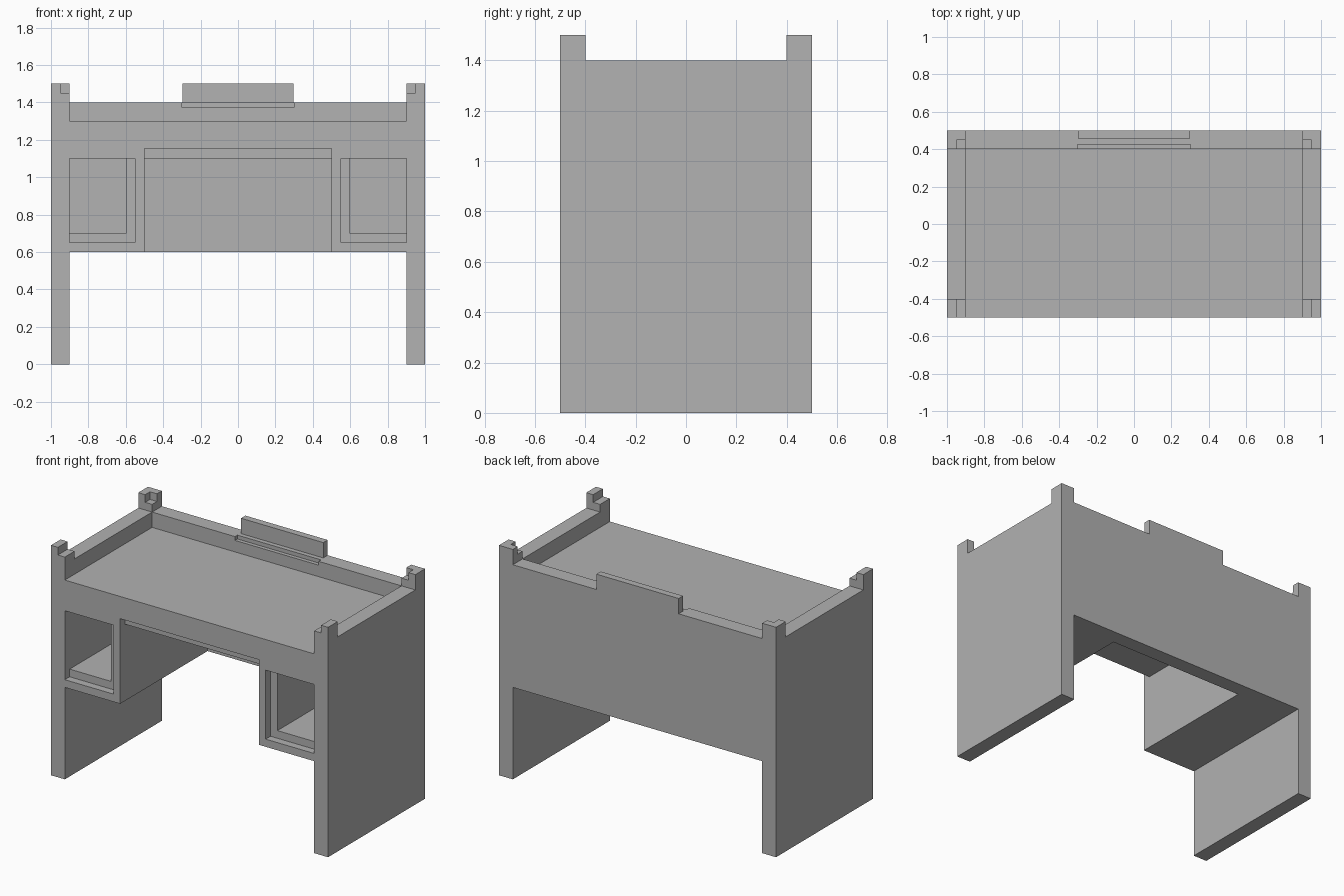
import bpy
import bmesh
from mathutils import Vector

if "Cube" in bpy.data.objects:
    bpy.data.objects.remove(bpy.data.objects["Cube"], do_unlink=True)

grey = bpy.data.materials.new("plain grey")
grey.use_nodes = True
COLOUR = (0.445, 0.445, 0.445, 1)
grey.diffuse_color = COLOUR
grey.node_tree.nodes["Principled BSDF"].inputs["Base Color"].default_value = COLOUR


def prism(name, profile, axis, start, end, mirror=False):
    """Extrude a flat profile along x, y or z; the profile lists the other two axes in order."""
    i = "xyz".index(axis)

    def place(p):
        co = list(p)
        co.insert(i, start)
        return co

    bm = bmesh.new()
    face = bm.faces.new([bm.verts.new(place(p)) for p in profile])
    out = bmesh.ops.extrude_face_region(bm, geom=[face])
    shift = Vector((0, 0, 0))
    shift[i] = end - start
    moved = [g for g in out["geom"] if isinstance(g, bmesh.types.BMVert)]
    bmesh.ops.translate(bm, verts=moved, vec=shift)
    bmesh.ops.recalc_face_normals(bm, faces=bm.faces)
    mesh = bpy.data.meshes.new(name)
    bm.to_mesh(mesh)
    bm.free()
    mesh.materials.append(grey)
    obj = bpy.data.objects.new(name, mesh)
    bpy.context.collection.objects.link(obj)
    if mirror:
        obj.modifiers.new("other side", 'MIRROR').use_mirror_merge = False
    return obj


def rect(a0, a1, b0, b1):
    return [(a0, b0), (a1, b0), (a1, b1), (a0, b1)]


W, D, T = 1.0, 0.5, 0.1       # half width, half depth, board thickness
WI, DI = W - T, D - T         # inner faces of the boards
RIM, NOTCH, TIP = 1.4, 1.45, 1.5
STEP = 0.05

# Full-height side panels with raised corners
prism("side_panel", rect(-D, D, 0, RIM), "x", WI, W, True)
prism("front_corner_post",
      [(WI, RIM), (W, RIM), (W, TIP), (W - STEP, TIP), (W - STEP, NOTCH), (WI, NOTCH)],
      "y", -D, -DI, True)
prism("rear_corner_base", rect(WI, W, DI, D), "z", RIM, NOTCH, True)
prism("rear_corner_tip",
      [(W, DI), (W, D), (WI, D), (WI, D - STEP), (W - STEP, D - STEP), (W - STEP, DI)],
      "z", NOTCH, TIP, True)

# Back board with a groove along its top edge and a raised crest
GROOVE, LIP = 0.302, 1.375
prism("back_panel", rect(-WI, WI, 0.6, LIP), "y", DI, D)
prism("back_rim",
      [(-WI, DI), (-GROOVE, DI), (-GROOVE, 0.425), (GROOVE, 0.425), (GROOVE, DI),
       (WI, DI), (WI, D), (-WI, D)], "z", LIP, RIM)
prism("back_crest", rect(-0.297, 0.297, 0.455, D), "z", RIM, TIP)

# Desktop, its front edge cut back above the knee space
prism("desktop", rect(-WI, WI, -D, DI), "z", 1.155, 1.3)
prism("desktop_underside", rect(-WI, WI, -D + STEP, DI), "z", 1.1, 1.155)
prism("front_rail", rect(0.5, WI, -D, -D + STEP), "z", 1.1, 1.155, True)

# Open cabinets: wall and floor in one L section, thinner at the front lip
for name, t, y0, y1 in (("cabinet_lip", 0.05, -D, -D + STEP),
                        ("cabinet_shell", 0.1, -D + STEP, DI)):
    prism(name,
          [(0.5, 0.6), (WI, 0.6), (WI, 0.6 + t), (0.5 + t, 0.6 + t), (0.5 + t, 1.1), (0.5, 1.1)],
          "y", y0, y1, True)
